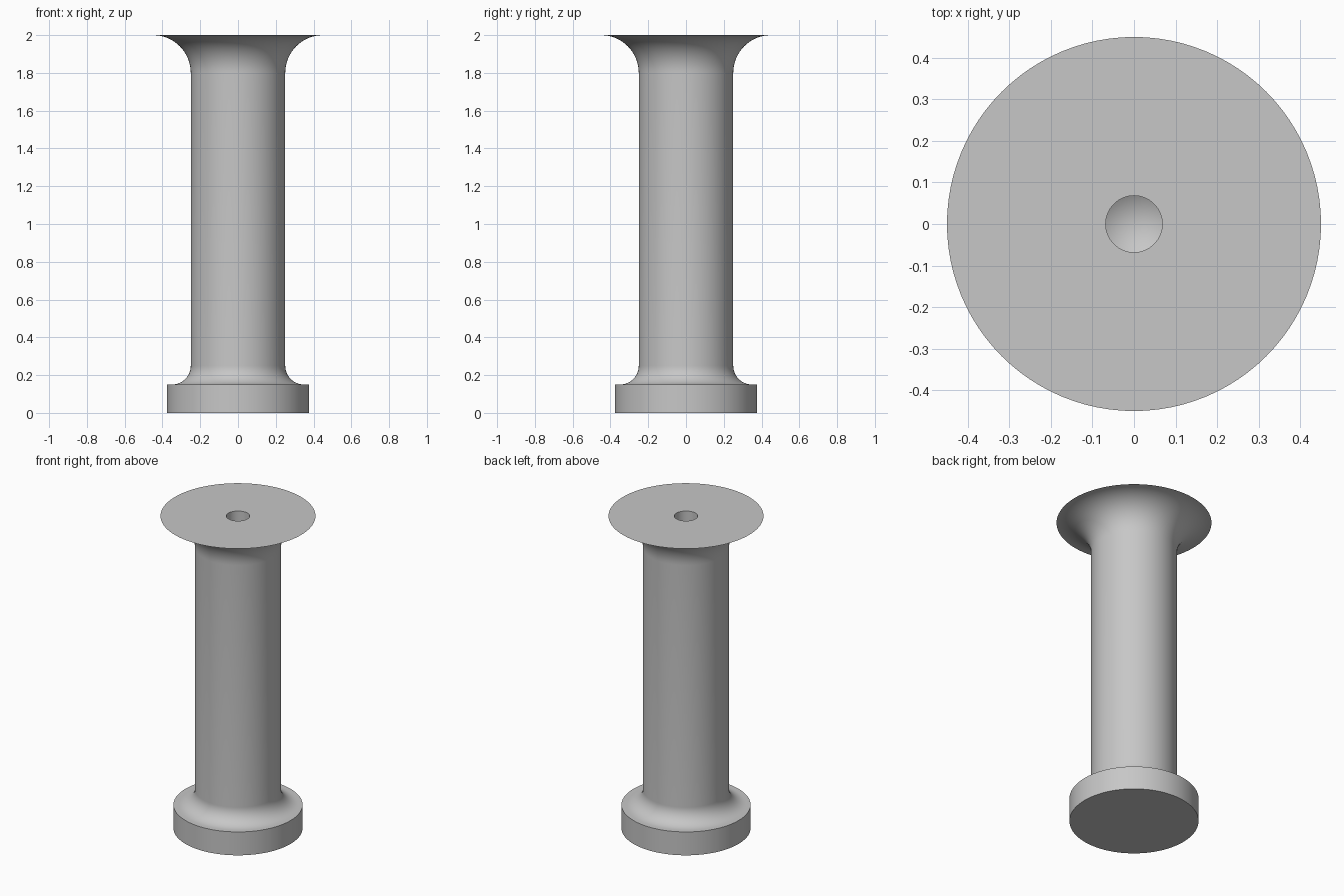
import bpy, bmesh, math

cube = bpy.data.objects.get("Cube")
if cube:
    bpy.data.objects.remove(cube)

SEGMENTS = 96
BASE_R, BASE_H = 0.375, 0.15
SHAFT_R, TOP_R, HEIGHT = 0.25, 0.45, 2.0
HOLE_R, HOLE_DEPTH = 0.068, 0.25

# One plain grey
grey = bpy.data.materials.new("light_grey")
grey.use_nodes = True
colour = (0.57, 0.57, 0.57, 1)
grey.diffuse_color = colour
grey.node_tree.nodes["Principled BSDF"].inputs["Base Color"].default_value = colour


def fillet(cx, cz, radius, start, end, steps=16):
    """Profile points along an arc, angles in degrees."""
    angles = [math.radians(start + (end - start) * i / steps) for i in range(steps + 1)]
    return [(cx + radius * math.cos(a), cz + radius * math.sin(a)) for a in angles]


def lathe(name, profile):
    """Revolve an (r, z) profile around the z axis."""
    bm = bmesh.new()
    verts = [bm.verts.new((r, 0, z)) for r, z in profile]
    edges = [bm.edges.new(pair) for pair in zip(verts, verts[1:])]
    bmesh.ops.spin(bm, geom=verts + edges, cent=(0, 0, 0), axis=(0, 0, 1),
                   angle=math.tau, steps=SEGMENTS, use_duplicate=False)
    bmesh.ops.remove_doubles(bm, verts=bm.verts, dist=1e-5)
    bmesh.ops.recalc_face_normals(bm, faces=bm.faces)
    mesh = bpy.data.meshes.new(name)
    bm.to_mesh(mesh)
    bm.free()
    mesh.materials.append(grey)
    obj = bpy.data.objects.new(name, mesh)
    bpy.context.collection.objects.link(obj)
    bpy.ops.object.select_all(action="DESELECT")
    obj.select_set(True)
    bpy.context.view_layer.objects.active = obj
    bpy.ops.object.shade_smooth_by_angle(angle=math.radians(30))
    return obj


# Foot disc, filleted shaft, flared top and drilled hole with a conical bottom
low, high = 0.1, TOP_R - SHAFT_R
profile = [(0, 0), (BASE_R, 0), (BASE_R, BASE_H)]
profile += fillet(SHAFT_R + low, BASE_H + low, low, 270, 180)
profile += fillet(SHAFT_R + high, HEIGHT - high, high, 180, 90)
floor = HEIGHT - HOLE_DEPTH
tip = floor - HOLE_R / math.tan(math.radians(59))
profile += [(HOLE_R, HEIGHT), (HOLE_R, floor), (0, tip)]
lathe("flared_post", profile)
